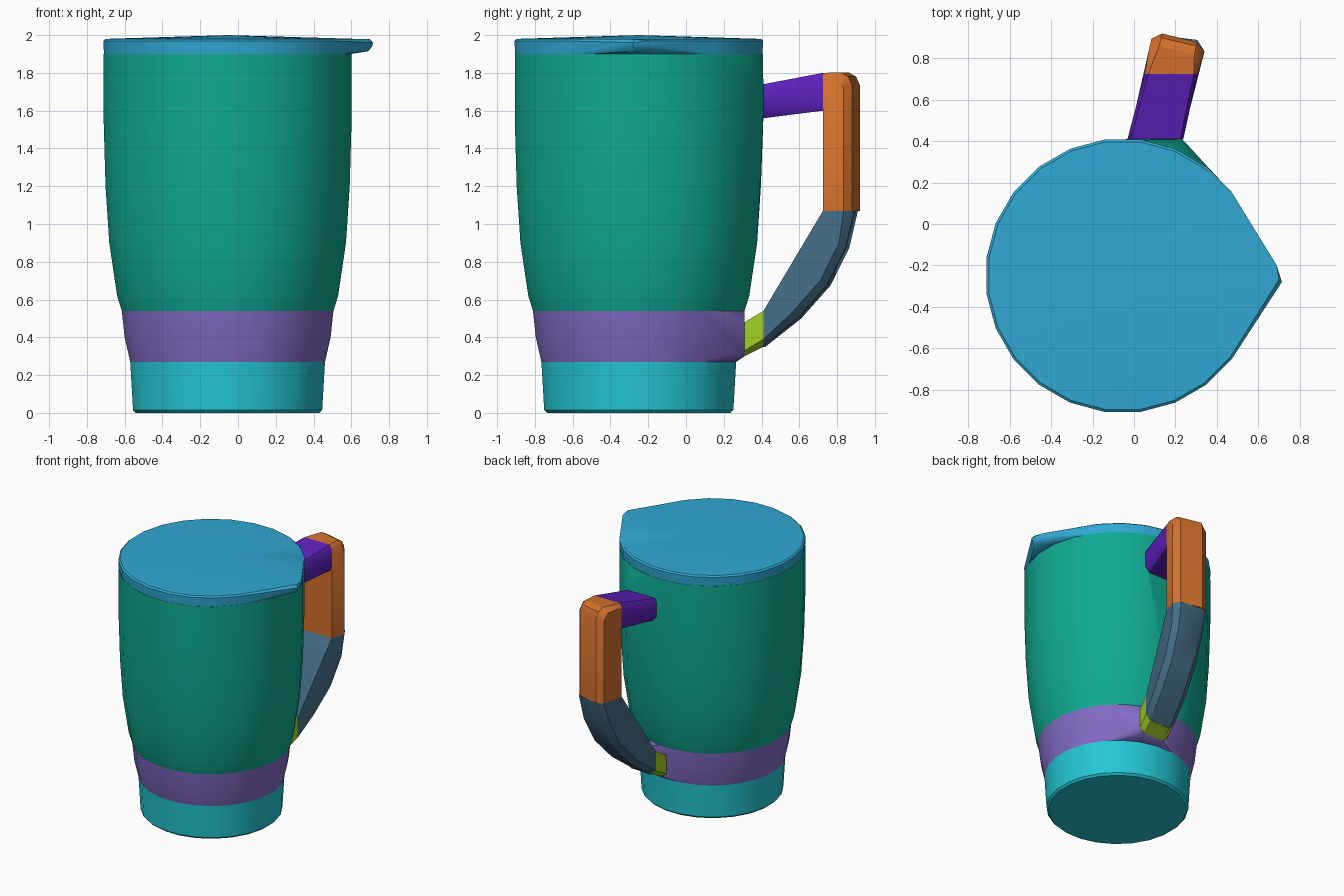
import bpy, bmesh
from math import sin, cos, pi, radians

cube = bpy.data.objects.get("Cube")
if cube:
    bpy.data.objects.remove(cube, do_unlink=True)

CX, CY, SIDES = -0.055, -0.25, 24   # axis of the cup
SLOPE = 0.24                        # the handle leaves the cup at a slight turn


def linear(c):
    return c / 12.92 if c <= 0.04045 else ((c + 0.055) / 1.055) ** 2.4


def material(name, rgb):
    m = bpy.data.materials.new(name)
    m.use_nodes = True
    colour = [linear(c) for c in rgb] + [1.0]
    m.diffuse_color = colour
    m.node_tree.nodes["Principled BSDF"].inputs["Base Color"].default_value = colour
    return m


def hull(name, points, mat, angle=30):
    """Wrap a convex skin round the points."""
    bm = bmesh.new()
    for p in points:
        bm.verts.new(p)
    res = bmesh.ops.convex_hull(bm, input=bm.verts[:])
    loose = {g for g in res["geom_interior"] + res["geom_unused"]
             if isinstance(g, bmesh.types.BMVert)}
    bmesh.ops.delete(bm, geom=list(loose), context="VERTS")
    bmesh.ops.dissolve_limit(bm, angle_limit=radians(0.5),
                             verts=bm.verts[:], edges=bm.edges[:])
    bmesh.ops.recalc_face_normals(bm, faces=bm.faces[:])
    mesh = bpy.data.meshes.new(name)
    bm.to_mesh(mesh)
    bm.free()
    obj = bpy.data.objects.new(name, mesh)
    bpy.context.scene.collection.objects.link(obj)
    mesh.materials.append(mat)
    bpy.ops.object.select_all(action="DESELECT")
    bpy.context.view_layer.objects.active = obj
    obj.select_set(True)
    bpy.ops.object.shade_smooth_by_angle(angle=radians(angle))
    return obj


def rings(profile):
    """Circles of (radius, height) round the cup axis."""
    return [(CX + r * cos((i + 0.5) * 2 * pi / SIDES),
             CY + r * sin((i + 0.5) * 2 * pi / SIDES), z)
            for r, z in profile for i in range(SIDES)]


def across(profile):
    """Points (y, z, half width) mirrored over the handle's slanted centre line."""
    return [(CX + SLOPE * (y - CY) + s * w, y - s * SLOPE * w * slant, z)
            for y, z, w, slant in profile for s in (-1, 1)]


green = material("green", (0.06, 0.67, 0.57))
blue = material("lid blue", (0.19, 0.66, 0.83))
lilac = material("lilac", (0.51, 0.42, 0.77))
cyan = material("cyan", (0.14, 0.78, 0.83))
orange = material("orange", (0.83, 0.44, 0.18))
violet = material("violet", (0.36, 0.13, 0.73))
slate = material("slate", (0.27, 0.43, 0.53))
lime = material("lime", (0.63, 0.81, 0.14))

# Cup: base, band and main wall, the last two swelling to meet the handle
hull("base", rings([(0.49, 0), (0.505, 0.015), (0.52, 0.27)]), cyan)
hull("band", rings([(0.52, 0.27), (0.55, 0.4), (0.565, 0.54)])
     + across([(0.31, 0.3, 0.09, 0), (0.31, 0.33, 0.125, 0),
               (0.31, 0.48, 0.125, 0)]), lilac)
hull("cup_wall", rings([(0.565, 0.54), (0.59, 0.62), (0.632, 0.9), (0.652, 1.2),
                        (0.662, 1.55), (0.662, 1.9)])
     + across([(0.41, 1.57, 0.1, 0), (0.41, 1.61, 0.13, 0),
               (0.41, 1.72, 0.13, 0)]), green)

# Lid: shallow dome with a pointed pouring lip on the left side
lip = [(0.69, -0.27, 1.915), (0.71, -0.28, 1.94), (0.715, -0.28, 1.96),
       (0.69, -0.2, 1.94), (0.69, -0.2, 1.97), (0.7, -0.27, 1.978)]
hull("lid", rings([(0.66, 1.9), (0.664, 1.97), (0.652, 1.98)])
     + [(CX, CY, 2.0)] + lip, blue)

# Handle: upper arm, grip, curved lower arm and foot
arm_start = [(0.41, 1.56, 0.1, 0), (0.41, 1.6, 0.135, 0),
             (0.41, 1.71, 0.135, 0), (0.41, 1.74, 0.12, 0)]
arm_end = [(0.725, 1.6, 0.115, 0), (0.725, 1.63, 0.128, 0),
           (0.725, 1.77, 0.128, 0), (0.725, 1.8, 0.11, 0)]
hull("handle_upper_arm", across(arm_start + arm_end), violet)

grip_outer = [(0.9, 1.07), (0.9, 1.735), (0.88, 1.78), (0.84, 1.803)]
grip = [(0.725, 1.07, 0.128, 0), (0.725, 1.77, 0.128, 0), (0.725, 1.8, 0.11, 0),
        (0.865, 1.07, 0.128, 1), (0.865, 1.72, 0.128, 1), (0.83, 1.77, 0.128, 1)]
hull("handle_grip", across(grip + [(y, z, 0.085, 1) for y, z in grip_outer]), orange)

arm_outer = [(0.41, 0.35), (0.6, 0.5), (0.755, 0.675), (0.855, 0.875), (0.9, 1.07)]
arm_inner = [(0.41, 0.54), (0.725, 1.07)]
hull("handle_lower_arm", across([(y, z, 0.128, 0) for y, z in arm_inner]
                                + [(y, z, 0.085, 0.5) for y, z in arm_outer]
                                + [(y - 0.03, z + 0.025, 0.128, 0.5)
                                   for y, z in arm_outer[1:-1]]
                                + [(0.41, 0.39, 0.128, 0), (0.865, 1.07, 0.128, 1)]),
     slate)

hull("handle_foot", across([(0.31, 0.3, 0.085, 0), (0.31, 0.33, 0.125, 0),
                            (0.31, 0.48, 0.125, 0), (0.41, 0.35, 0.085, 0),
                            (0.41, 0.39, 0.128, 0), (0.41, 0.54, 0.128, 0)]), lime)
